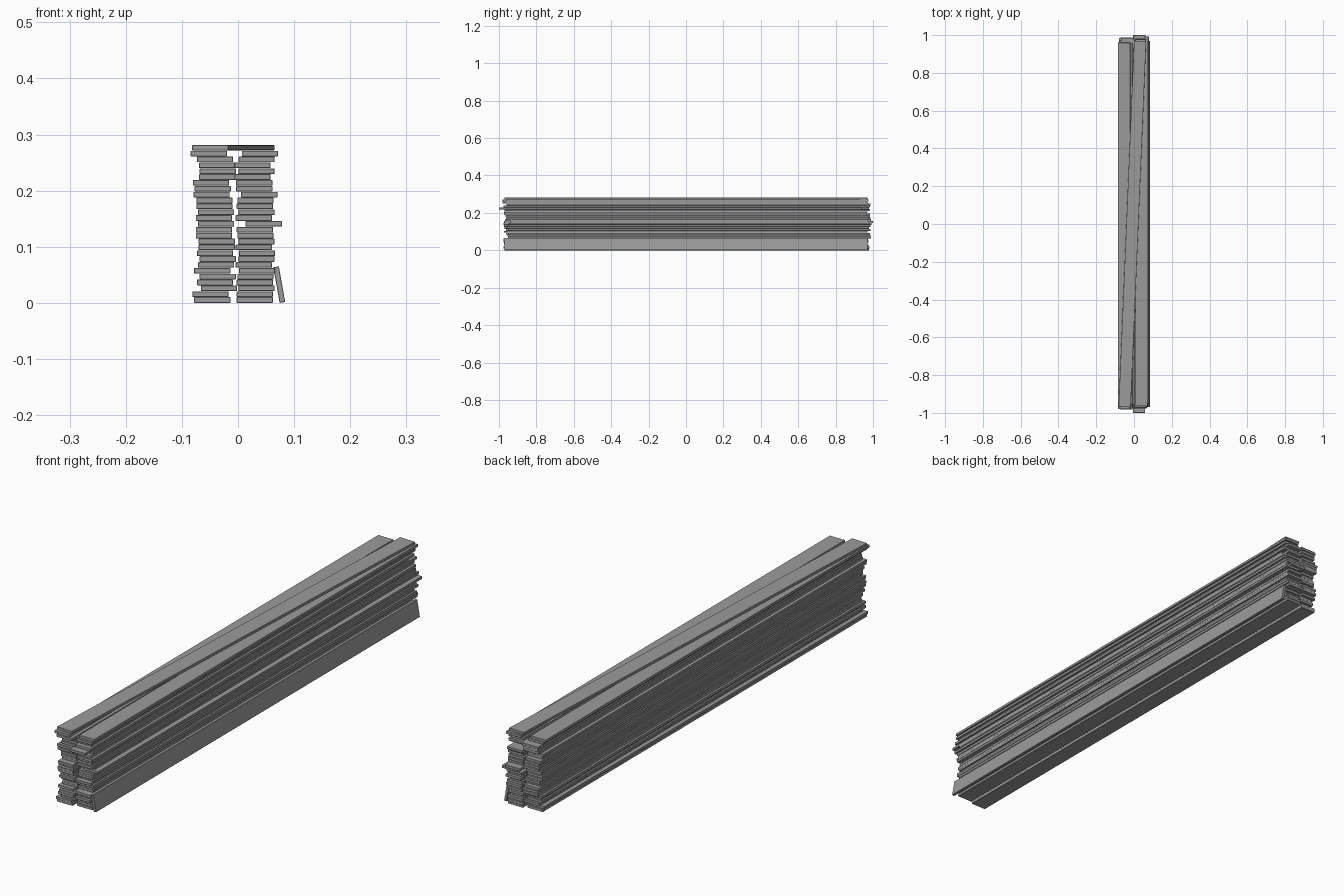
import bpy, math, random

if "Cube" in bpy.data.objects:
    bpy.data.objects.remove(bpy.data.objects["Cube"])

random.seed(4)
L, W, T, PITCH = 1.94, 0.0645, 0.0100, 0.01044

# dark grey board colour
grey = bpy.data.materials.new("dark_grey")
grey.diffuse_color = (0.33, 0.33, 0.33, 1)
grey.use_nodes = True
grey.node_tree.nodes["Principled BSDF"].inputs["Base Color"].default_value = grey.diffuse_color


def plank(name, x, y, z, yaw=0.0, roll=0.0):
    bpy.ops.mesh.primitive_cube_add(size=1, location=(x, y, z), rotation=(0, roll, yaw))
    ob = bpy.context.object
    ob.name = name
    ob.scale = (W, L, T)
    bpy.ops.object.transform_apply(location=False, rotation=False, scale=True)
    ob.data.materials.append(grey)
    # slightly eased edges
    bev = ob.modifiers.new("eased_edges", 'BEVEL')
    bev.width = 0.0008
    bev.segments = 1
    return ob


# sideways centre of each plank from the ground up, in thousandths
left = [-46, -49, -34, -41, -36, -46, -39, -36, -41, -38, -38, -43, -43,
        -39, -43, -39, -42, -42, -47, -45, -48, -37, -36, -37, -41, -52]
right = [30, 30, 33, 30, 31, 34, 28, 33, 34, 28, 33, 31, 30,
         46, 28, 33, 30, 31, 38, 29, 29, 26, 33, 26, 33, 39]
# lengthwise shifts that stand out
shift = {("right", 21): -0.03, ("right", 14): 0.03, ("left", 24): -0.012,
         ("left", 25): -0.01, ("right", 13): 0.022}

# two neat columns of boards
for side, xs in (("left", left), ("right", right)):
    for i, x in enumerate(xs):
        y = shift.get((side, i), random.uniform(-0.008, 0.02))
        plank(f"{side}_plank_{i + 1}", x / 1000, y, PITCH * i + T / 2)

# skewed board lying across the top
plank("top_plank", -0.0085, 0, PITCH * 26 + T / 2, yaw=-math.atan(0.082 / L))

# board leaning on the right side
plank("leaning_plank", 0.0735, 0, 0.0325, roll=math.radians(80))
